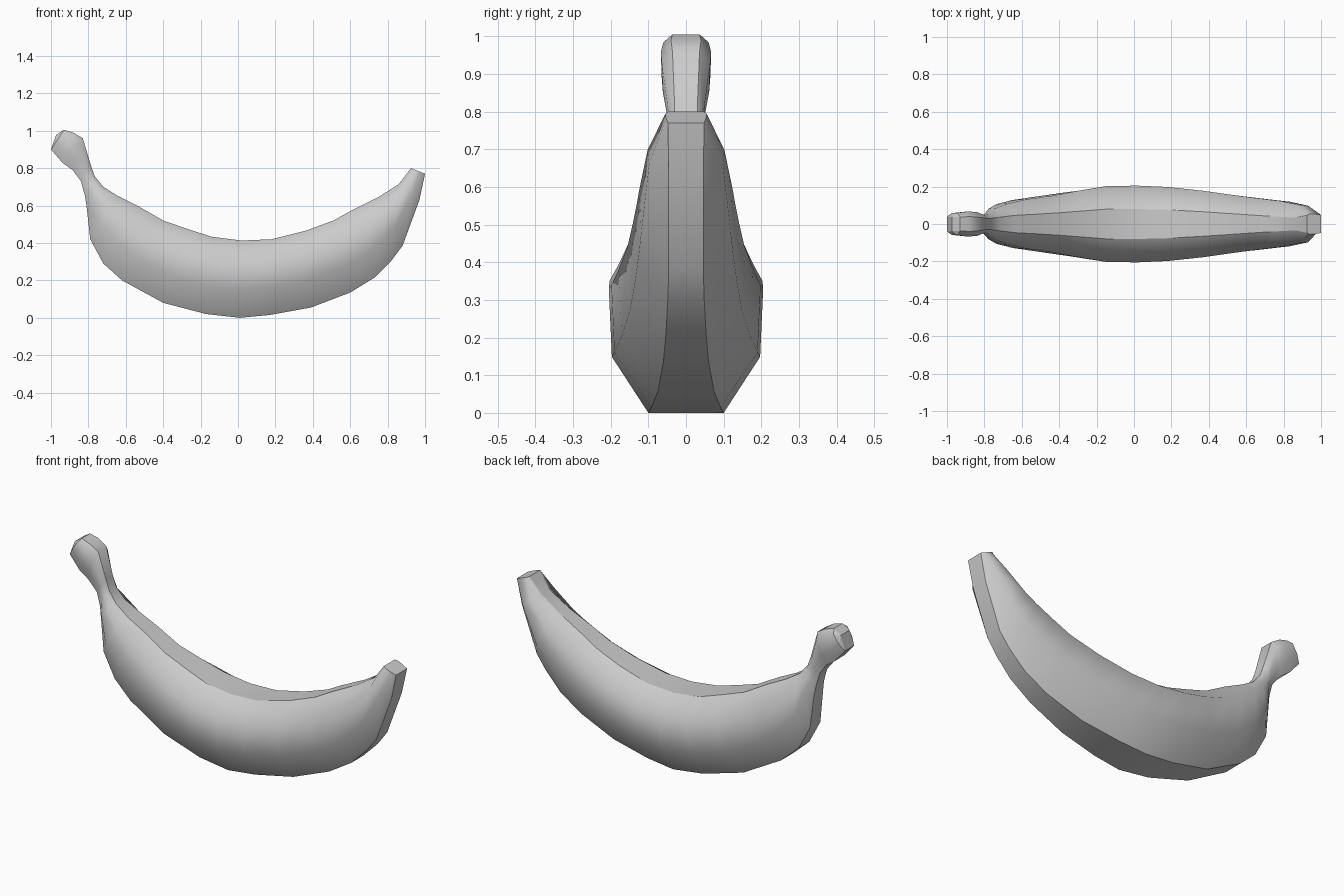
import bpy, bmesh
from mathutils import Vector

# Rings from stem end to blossom end:
# outer-curve x, z, inner-curve x, z, half widths: outer strip, side, inner strip
rings = [
    (-1.00, .90, -.93, 1.005, .040, .060, .036),
    (-.94, .83, -.88, .99, .042, .067, .040),
    (-.885, .79, -.83, .96, .040, .064, .036),
    (-.84, .73, -.785, .81, .032, .046, .030),
    (-.82, .66, -.765, .755, .034, .055, .030),
    (-.81, .60, -.72, .70, .040, .085, .036),
    (-.79, .42, -.64, .65, .045, .110, .046),
    (-.72, .29, -.53, .595, .048, .133, .052),
    (-.62, .20, -.40, .52, .055, .150, .060),
    (-.40, .08, -.27, .475, .072, .178, .070),
    (-.17, .02, -.14, .433, .092, .203, .080),
    (.01, .00, .02, .413, .100, .205, .080),
    (.17, .015, .18, .42, .092, .198, .076),
    (.39, .055, .36, .465, .075, .178, .066),
    (.60, .135, .51, .52, .060, .155, .056),
    (.73, .215, .60, .57, .053, .142, .050),
    (.82, .305, .69, .615, .048, .131, .044),
    (.88, .385, .75, .645, .046, .124, .040),
    (.97, .63, .86, .715, .046, .102, .034),
    (1.00, .77, .925, .80, .048, .055, .047),
]

bm = bmesh.new()
loops = []
for ox, oz, ix, iz, w_out, w_side, w_in in rings:
    a, b = Vector((ox, 0, oz)), Vector((ix, 0, iz))
    half = [(0, w_out), (.36, w_side * .96), (.80, w_side), (1, w_in)]
    section = [(t, -w) for t, w in half] + [(t, w) for t, w in reversed(half)]
    loops.append([bm.verts.new(a.lerp(b, t) + Vector((0, y, 0))) for t, y in section])

# Eight-sided skin; edges of the inner and outer strips stay crisp
for r, s in zip(loops, loops[1:]):
    for i in range(8):
        j = (i + 1) % 8
        bm.faces.new((r[i], r[j], s[j], s[i]))
    for i in (0, 3, 4, 7):
        bm.edges.get((r[i], s[i])).smooth = False
for f in bm.faces:
    f.smooth = True

# Flat blossom end and faceted bulging stem end
caps = [bm.faces.new(loops[-1])]
low = bm.verts.new((-.972, -.038, .978))
high = bm.verts.new((-.972, .038, .978))
s = loops[0]
caps += [bm.faces.new(v) for v in (
    (s[0], s[7], high, low), (s[4], s[3], low, high),
    (s[3], s[2], low), (s[2], s[1], low), (s[1], s[0], low),
    (s[7], s[6], high), (s[6], s[5], high), (s[5], s[4], high))]
for f in caps:
    f.smooth = False
for r in (loops[0], loops[-1]):
    for i in range(8):
        bm.edges.get((r[i], r[(i + 1) % 8])).smooth = False

bmesh.ops.recalc_face_normals(bm, faces=bm.faces)
mesh = bpy.data.meshes.new("banana")
bm.to_mesh(mesh)
bm.free()
bpy.context.collection.objects.link(bpy.data.objects.new("banana", mesh))
